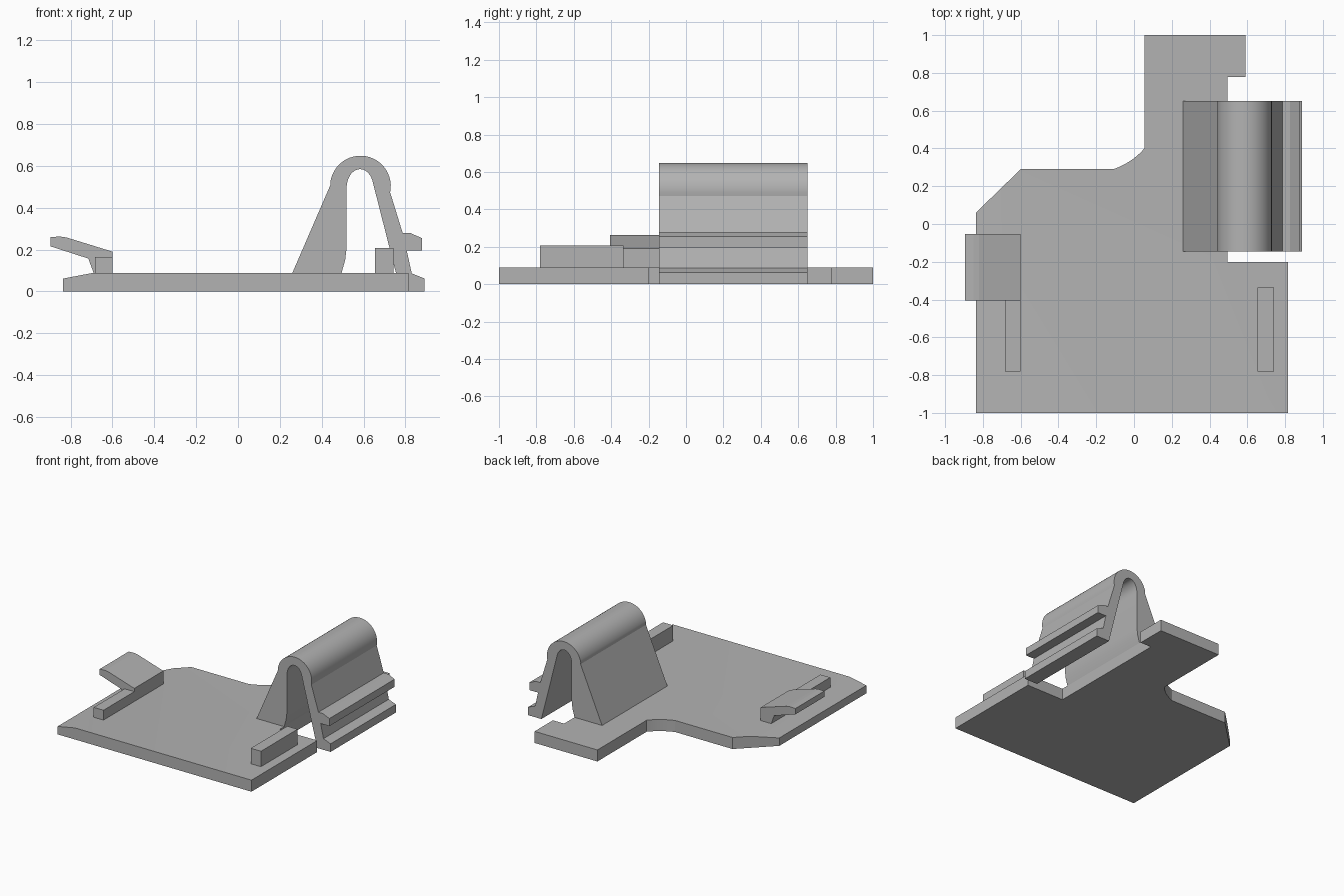
import bpy, bmesh, math
from mathutils import Vector

if "Cube" in bpy.data.objects:
    bpy.data.objects.remove(bpy.data.objects["Cube"])

grey = bpy.data.materials.new("plain grey")
grey.diffuse_color = (0.45, 0.45, 0.45, 1)
grey.use_nodes = True
grey.node_tree.nodes["Principled BSDF"].inputs["Base Color"].default_value = grey.diffuse_color


def prism(name, points, offset, smooth=False, edit=None):
    """Extrude a closed outline of 3D points along an offset."""
    bm = bmesh.new()
    face = bm.faces.new([bm.verts.new(p) for p in points])
    ext = bmesh.ops.extrude_face_region(bm, geom=[face])
    moved = [v for v in ext["geom"] if isinstance(v, bmesh.types.BMVert)]
    bmesh.ops.translate(bm, verts=moved, vec=Vector(offset))
    if edit:
        edit(bm)
    bmesh.ops.recalc_face_normals(bm, faces=bm.faces)
    mesh = bpy.data.meshes.new(name)
    bm.to_mesh(mesh)
    bm.free()
    mesh.materials.append(grey)
    obj = bpy.data.objects.new(name, mesh)
    bpy.context.collection.objects.link(obj)
    if smooth:
        bpy.ops.object.select_all(action='DESELECT')
        obj.select_set(True)
        bpy.context.view_layer.objects.active = obj
        bpy.ops.object.shade_smooth_by_angle(angle=math.radians(20))
    return obj


def side_prism(name, xz, y0, y1, smooth=False):
    return prism(name, [(x, y0, z) for x, z in xz], (0, y1 - y0, 0), smooth)


def block(name, x0, x1, y0, y1, z0, z1):
    return side_prism(name, [(x0, z0), (x1, z0), (x1, z1), (x0, z1)], y0, y1)


def arc(cx, cz, rx, rz, a0, a1, n):
    steps = [math.radians(a0 + (a1 - a0) * i / n) for i in range(n + 1)]
    return [(cx + rx * math.cos(a), cz + rz * math.sin(a)) for a in steps]


# base plate, with a concave fillet and a sloping left margin
T = 0.089
c0, c1, c2 = Vector((0.055, 0.4)), Vector((-0.01, 0.325)), Vector((-0.11, 0.29))
fillet = [c0 * (1 - t) ** 2 + c1 * 2 * t * (1 - t) + c2 * t * t
          for t in [i / 10 for i in range(11)]]
outline = [(-0.837, -1), (0.815, -1), (0.815, -0.2), (0.495, -0.2),
           (0.495, 0.777), (0.59, 0.777), (0.59, 1), (0.055, 1)]
outline += [tuple(p) for p in fillet] + [(-0.6, 0.29), (-0.837, 0.06)]


def slope_left(bm):
    geom = bm.verts[:] + bm.edges[:] + bm.faces[:]
    bmesh.ops.bisect_plane(bm, geom=geom, plane_co=(-0.69, 0, 0), plane_no=(1, 0, 0))
    for v in bm.verts:
        if v.co.z > 0.01 and v.co.x < -0.69:
            v.co.z -= 0.028 * (-0.69 - v.co.x) / 0.147


prism("base_plate", [(x, y, 0) for x, y in outline], (0, 0, T), True, slope_left)

# spring arch: thick left leg, rounded crown, thin right leg with two ridges
arch = [(0.26, T), (0.443, 0.512)]
arch += arc(0.585, 0.503, 0.145, 0.145, 172, -12, 24)
arch += [(0.787, 0.278), (0.825, 0.278), (0.88, 0.254), (0.88, 0.196),
         (0.806, 0.196), (0.83, 0.086), (0.89, 0.062), (0.89, 0), (0.777, 0)]
arch += arc(0.583, 0.495, 0.064, 0.089, 15, 180, 20)
arch += [(0.519, 0.21), (0.512, 0.15), (0.495, T)]
side_prism("spring_arch", arch, -0.145, 0.65, True)

# lever tab on the left
lever = [(-0.69, T), (-0.6, T), (-0.6, 0.19), (-0.82, 0.258), (-0.85, 0.262),
         (-0.895, 0.26), (-0.895, 0.215), (-0.715, 0.157)]
side_prism("lever_tab", lever, -0.405, -0.052)

# guide ribs
block("left_rib", -0.683, -0.6, -0.78, -0.405, T, 0.165)
block("right_rib", 0.655, 0.742, -0.78, -0.335, T, 0.208)
